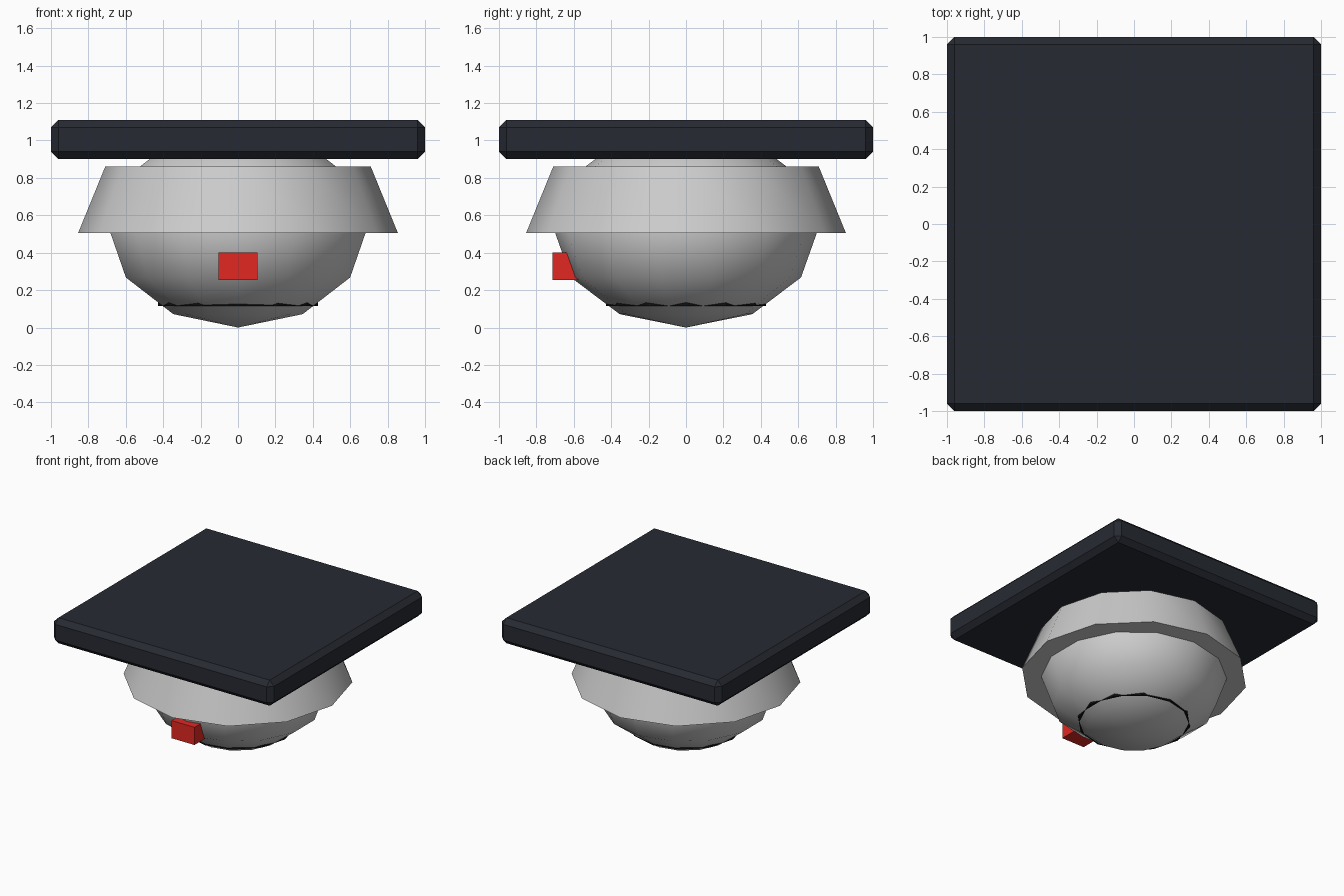
import bpy

if "Cube" in bpy.data.objects:
    bpy.data.objects.remove(bpy.data.objects["Cube"])


def finish(name, colour=None, smooth=False):
    ob = bpy.context.object
    ob.name = name
    bpy.ops.object.transform_apply(location=False, rotation=False, scale=True)
    if smooth:
        bpy.ops.object.shade_smooth_by_angle(angle=0.75)
    if colour:
        mat = bpy.data.materials.new(name + "_colour")
        mat.diffuse_color = (*colour, 1)
        mat.use_nodes = True
        mat.node_tree.nodes["Principled BSDF"].inputs["Base Color"].default_value = mat.diffuse_color
        ob.data.materials.append(mat)
    return ob


def box(name, centre, size, colour):
    bpy.ops.mesh.primitive_cube_add(size=1, location=centre)
    bpy.context.object.scale = size
    return finish(name, colour)


# Rounded bowl body, squashed sphere
bpy.ops.mesh.primitive_uv_sphere_add(segments=14, ring_count=6, radius=1,
                                     location=(0, 0, 0.535))
bpy.context.object.scale = (0.71, 0.71, 0.535)
finish("bowl", smooth=True)

# Flared collar around the body
bpy.ops.mesh.primitive_cone_add(vertices=12, radius1=0.855, radius2=0.71,
                                depth=0.355, location=(0, 0, 0.6825))
finish("collar", smooth=True)

# Thin dark band low on the body
bpy.ops.mesh.primitive_cylinder_add(vertices=12, radius=0.427, depth=0.04,
                                    location=(0, 0, 0.134))
finish("lower_band", (0.005, 0.005, 0.006))

# Square top slab with chamfered edges
slab = box("top_slab", (0, 0, 1.005), (2, 2, 0.21), (0.02, 0.023, 0.032))
bevel = slab.modifiers.new("chamfer", 'BEVEL')
bevel.width = 0.04
bevel.segments = 1

# Red indicator block on the front
box("front_indicator", (0, -0.61, 0.3275), (0.21, 0.21, 0.145), (0.75, 0.02, 0.015))
